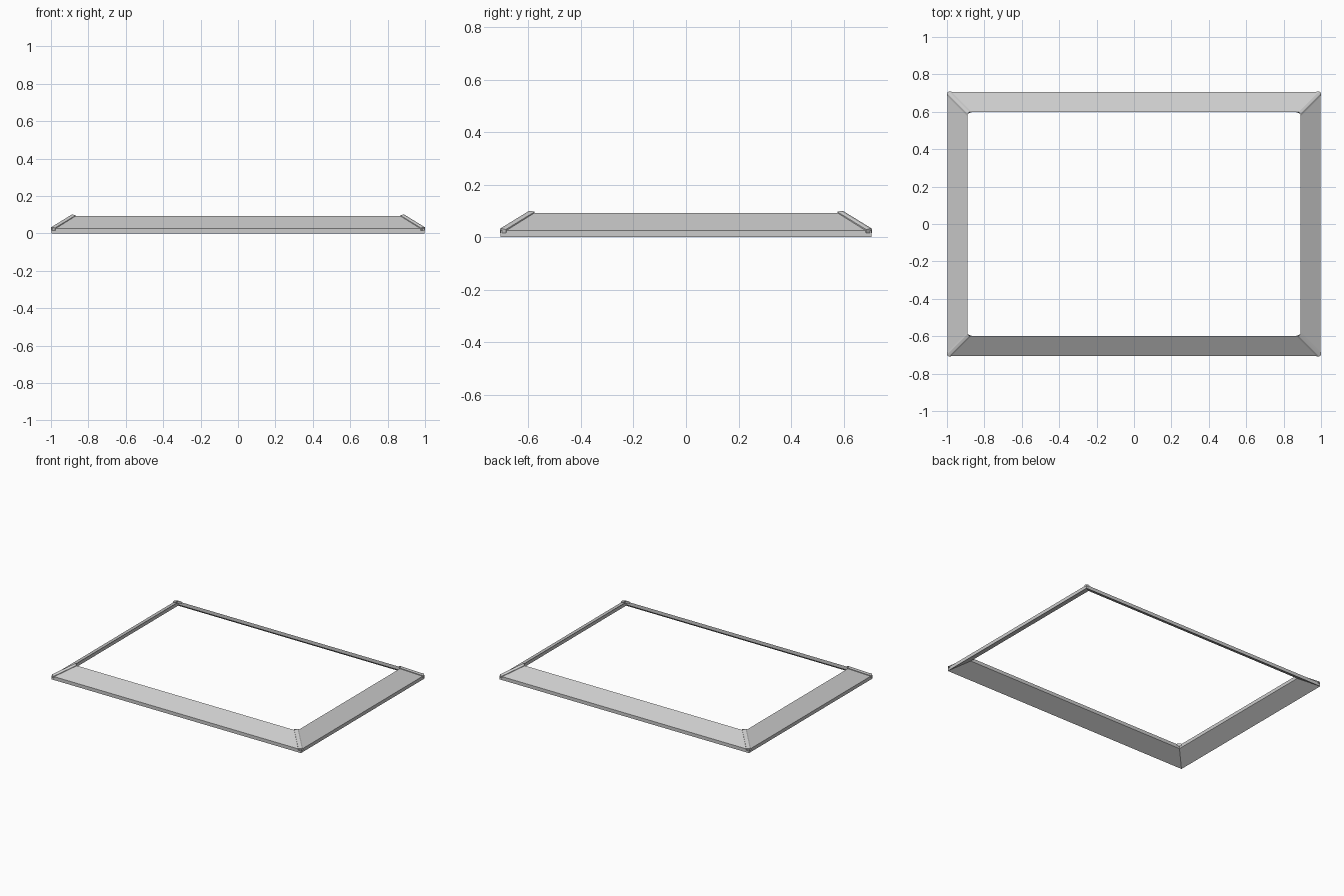
import bpy, bmesh

if "Cube" in bpy.data.objects:
    bpy.data.objects.remove(bpy.data.objects["Cube"])

HX, HY = 1.0, 0.708      # outer half sizes
RUN, RISE = 0.109, 0.067  # slope of the skirt
EDGE = 0.025             # fascia height


def finish(bm, name):
    bmesh.ops.recalc_face_normals(bm, faces=bm.faces)
    me = bpy.data.meshes.new(name)
    bm.to_mesh(me)
    bm.free()
    ob = bpy.data.objects.new(name, me)
    bpy.context.collection.objects.link(ob)
    return ob


def loft(bm, loops, cyclic):
    """Skin closed loops together, capping the ends when not cyclic."""
    rings = [[bm.verts.new(p) for p in loop] for loop in loops]
    pairs = list(zip(rings, rings[1:]))
    if cyclic:
        pairs.append((rings[-1], rings[0]))
    for a, b in pairs:
        n = len(a)
        for i in range(n):
            j = (i + 1) % n
            bm.faces.new((a[i], a[j], b[j], b[i]))
    if not cyclic:
        bm.faces.new(rings[0])
        bm.faces.new(rings[-1])


# Sloping skirt: one section swept around the four mitred corners
section = [(0.002, 0), (0.002, EDGE), (RUN, EDGE + RISE), (RUN, RISE)]
bm = bmesh.new()
corners = [(1, 1), (-1, 1), (-1, -1), (1, -1)]
loft(bm, [[(sx * (HX - d), sy * (HY - d), z) for d, z in section]
          for sx, sy in corners], True)
finish(bm, "roof_skirt")

# Hip caps: thin clipped strips folded over each mitre
W = 0.022
cross = [(0, W, 0.004), (0, W * 0.4, 0.007), (W * 0.4, 0, 0.007), (W, 0, 0.004)]


def cap_loop(d):
    z = EDGE + RISE * d / RUN
    top = [(HX - d - a, HY - d - b, z + h) for a, b, h in cross]
    low = [(HX - d - a, HY - d - b, z - 0.009) for a, b, h in reversed(cross)]
    return top + low


bm = bmesh.new()
loft(bm, [cap_loop(0), cap_loop(RUN + 0.001)], False)
caps = finish(bm, "hip_caps")
mod = caps.modifiers.new("Mirror", 'MIRROR')
mod.use_axis = (True, True, False)
mod.use_mirror_merge = False
